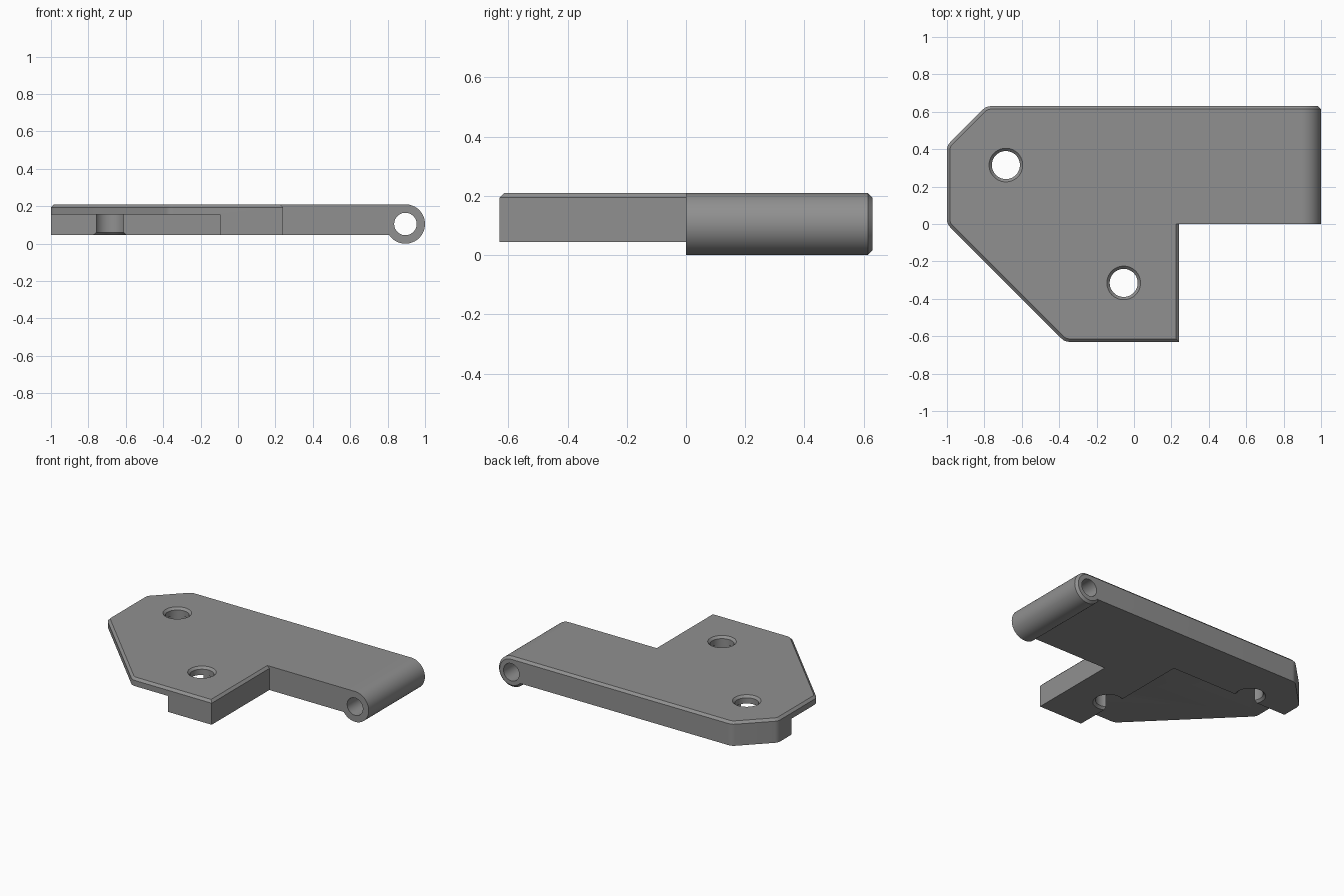
import bpy, bmesh, math
from mathutils import Vector

if "Cube" in bpy.data.objects:
    bpy.data.objects.remove(bpy.data.objects["Cube"])

grey = bpy.data.materials.new("plain grey")
grey.diffuse_color = (0.28, 0.28, 0.28, 1)
grey.use_nodes = True
grey.node_tree.nodes["Principled BSDF"].inputs["Base Color"].default_value = grey.diffuse_color


def loft(name, rings):
    """Closed solid through rings of equal point count."""
    bm = bmesh.new()
    vs = [[bm.verts.new(p) for p in r] for r in rings]
    n = len(vs[0])
    for a, b in zip(vs, vs[1:]):
        for i in range(n):
            bm.faces.new((a[i], a[(i + 1) % n], b[(i + 1) % n], b[i]))
    bm.faces.new(list(reversed(vs[0])))
    bm.faces.new(vs[-1])
    bmesh.ops.recalc_face_normals(bm, faces=bm.faces)
    me = bpy.data.meshes.new(name)
    bm.to_mesh(me)
    bm.free()
    me.materials.append(grey)
    ob = bpy.data.objects.new(name, me)
    bpy.context.collection.objects.link(ob)
    return ob


def turned(name, centre, profile, axis, n=64):
    """Round solid from (radius, position) pairs along z or y."""
    rings = []
    for r, t in profile:
        ring = []
        for i in range(n):
            a = 2 * math.pi * i / n
            u, v = centre[0] + r * math.cos(a), centre[1] + r * math.sin(a)
            ring.append((u, v, t) if axis == "z" else (u, t, v))
        rings.append(ring)
    return loft(name, rings)


def rounded(points, setback=0.025, seg=4):
    """Round the 135 degree corners flagged in the outline."""
    out = []
    for i, (x, y, r) in enumerate(points):
        p = Vector((x, y))
        if not r:
            out.append(p)
            continue
        a = Vector(points[i - 1][:2])
        b = Vector(points[(i + 1) % len(points)][:2])
        a = p + (a - p).normalized() * setback
        b = p + (b - p).normalized() * setback
        for k in range(seg + 1):
            t = k / seg
            out.append(a * (1 - t) ** 2 + p * 2 * t * (1 - t) + b * t * t)
    return out


def inset(pts, d):
    """Move edges inward, except the arm front and the arm end."""
    n = len(pts)
    lines = []
    for i in range(n):
        a, b = pts[i], pts[(i + 1) % n]
        e = (b - a).normalized()
        keep = (abs(a.y) < 1e-4 and abs(b.y) < 1e-4) or (a.x > 0.8 and b.x > 0.8)
        lines.append((Vector((-e.y, e.x)) * (0 if keep else d) + a, e))
    out = []
    for i in range(n):
        (p, e), (q, f) = lines[i - 1], lines[i]
        out.append(p + e * ((q - p).cross(f) / e.cross(f)))
    return out


def combine(ob, other, op):
    m = ob.modifiers.new(op, "BOOLEAN")
    m.operation, m.object, m.solver = op, other, "EXACT"
    bpy.context.view_layer.objects.active = ob
    bpy.ops.object.modifier_apply(modifier=m.name)
    bpy.data.objects.remove(other)


# Plate with chamfered top edge
KX, KZ, KR = 0.895, 0.105, 0.105
outline = rounded([(-1, 0, 1), (-0.37, -0.63, 1), (0.24, -0.63, 0), (0.24, 0, 0),
                   (KX, 0, 0), (KX, 0.63, 0), (-0.79, 0.63, 1), (-1, 0.42, 1)])
top = inset(outline, 0.016)
plate = loft("hinge_plate", [[(p.x, p.y, 0.045) for p in outline],
                             [(p.x, p.y, 0.194) for p in outline],
                             [(p.x, p.y, 0.21) for p in top]])

# Stepped recess under the front left corner
recess = loft("recess_cutter", [[(x, y, z) for x, y in
              ((-1.3, -0.9), (-0.095, -0.9), (-0.095, 0.275), (-1.3, 0.275))]
              for z in (-0.1, 0.155)])
combine(plate, recess, "DIFFERENCE")

# Screw holes, flared at both ends
for c in ((-0.685, 0.315), (-0.055, -0.315)):
    hole = turned("hole_cutter", c, [(0.098, 0.0), (0.098, 0.045), (0.082, 0.06),
                  (0.082, 0.155), (0.075, 0.156), (0.075, 0.195), (0.09, 0.21),
                  (0.09, 0.3)], "z")
    combine(plate, hole, "DIFFERENCE")

# Hinge knuckle and its pin bore
knuckle = turned("knuckle", (KX, KZ), [(KR, 0), (KR, 0.614), (KR - 0.016, 0.63)], "y")
combine(plate, knuckle, "UNION")
bore = turned("bore_cutter", (KX, KZ), [(0.06, -0.2), (0.06, 0.9)], "y")
combine(plate, bore, "DIFFERENCE")

bpy.ops.object.select_all(action="DESELECT")
plate.select_set(True)
bpy.context.view_layer.objects.active = plate
bpy.ops.object.shade_smooth_by_angle(angle=math.radians(25))
